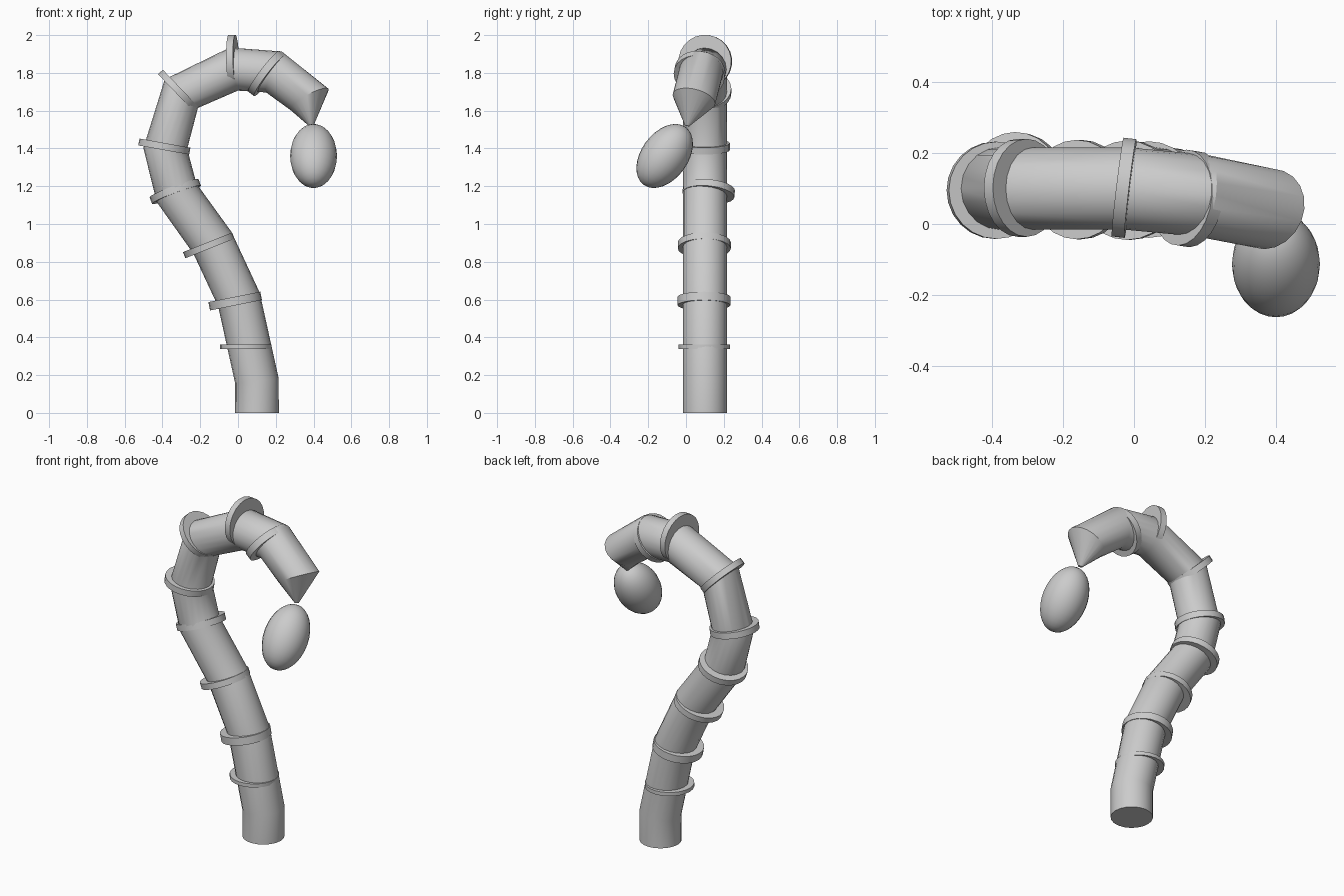
import bpy, bmesh, math
from mathutils import Vector

if "Cube" in bpy.data.objects:
    bpy.data.objects.remove(bpy.data.objects["Cube"])

SIDES = 20
RADIUS = 0.116


def finish(name, bm, angle=30):
    bmesh.ops.recalc_face_normals(bm, faces=bm.faces[:])
    mesh = bpy.data.meshes.new(name)
    bm.to_mesh(mesh)
    bm.free()
    ob = bpy.data.objects.new(name, mesh)
    bpy.context.collection.objects.link(ob)
    bpy.ops.object.select_all(action='DESELECT')
    ob.select_set(True)
    bpy.context.view_layer.objects.active = ob
    bpy.ops.object.shade_smooth_by_angle(angle=math.radians(angle))
    return ob


def sweep(name, path):
    """Round tube through (x, y, z, radius) stations, capped at both ends."""
    bm = bmesh.new()
    pts = [Vector(p[:3]) for p in path]
    segs = [(b - a).normalized() for a, b in zip(pts, pts[1:])]
    rings = []
    for i, p in enumerate(pts):
        t = (segs[max(i - 1, 0)] + segs[min(i, len(segs) - 1)]).normalized()
        u = Vector((0, 1, 0))
        u = (u - t * u.dot(t)).normalized()
        v = t.cross(u)
        rings.append([bm.verts.new(p + path[i][3] * (u * math.cos(a) + v * math.sin(a)))
                      for a in (2 * math.pi * k / SIDES for k in range(SIDES))])
    for r, s in zip(rings, rings[1:]):
        for k in range(SIDES):
            n = (k + 1) % SIDES
            bm.faces.new((r[k], r[n], s[n], s[k]))
    bm.faces.new(rings[0])
    bm.faces.new(rings[-1])
    return finish(name, bm)


def disc(name, centre, normal, radius, thick):
    bm = bmesh.new()
    bmesh.ops.create_cone(bm, cap_ends=True, segments=24, radius1=radius,
                          radius2=radius, depth=thick)
    ob = finish(name, bm)
    ob.location = centre
    ob.rotation_mode = 'QUATERNION'
    ob.rotation_quaternion = Vector((0, 0, 1)).rotation_difference(Vector(normal))
    return ob


# Hooked stem, tapering to a point above the bulb
sweep("stem", [
    (0.10, 0.10, 0.00, RADIUS),
    (0.10, 0.10, 0.17, RADIUS),
    (0.005, 0.10, 0.60, RADIUS),
    (-0.135, 0.10, 0.90, RADIUS),
    (-0.325, 0.10, 1.165, RADIUS),
    (-0.385, 0.10, 1.40, RADIUS),
    (-0.30, 0.10, 1.69, RADIUS),
    (-0.022, 0.10, 1.82, RADIUS),
    (0.19, 0.08, 1.805, RADIUS),
    (0.378, 0.042, 1.66, RADIUS),
    (0.388, 0.005, 1.52, 0.012),
])

# Segment collars: centre, axis, radius, thickness
collars = [
    ((0.042, 0.097, 0.35), (0, 0, 1), 0.136, 0.022),
    ((-0.015, 0.095, 0.592), (-0.2, 0, 1), 0.140, 0.045),
    ((-0.155, 0.097, 0.887), (-0.4, 0, 1), 0.140, 0.035),
    ((-0.332, 0.120, 1.172), (-0.37, 0.1, 1), 0.138, 0.037),
    ((-0.390, 0.095, 1.410), (0.18, 0, 1), 0.137, 0.037),
    ((-0.315, 0.102, 1.705), (0.72, 0, 0.69), 0.138, 0.035),
    ((-0.028, 0.102, 1.860), (1, -0.12, 0.03), 0.141, 0.036),
    ((0.152, 0.072, 1.797), (0.78, -0.12, -0.6), 0.136, 0.040),
]
for i, c in enumerate(collars):
    disc(f"collar_{i + 1}", *c)

# Hanging bulb
bm = bmesh.new()
bmesh.ops.create_uvsphere(bm, u_segments=24, v_segments=16, radius=1)
bmesh.ops.scale(bm, vec=(0.124, 0.124, 0.189), verts=bm.verts[:])
bulb = finish("bulb", bm)
bulb.location = (0.40, -0.113, 1.36)
bulb.rotation_euler = (-math.radians(36), 0, 0)
